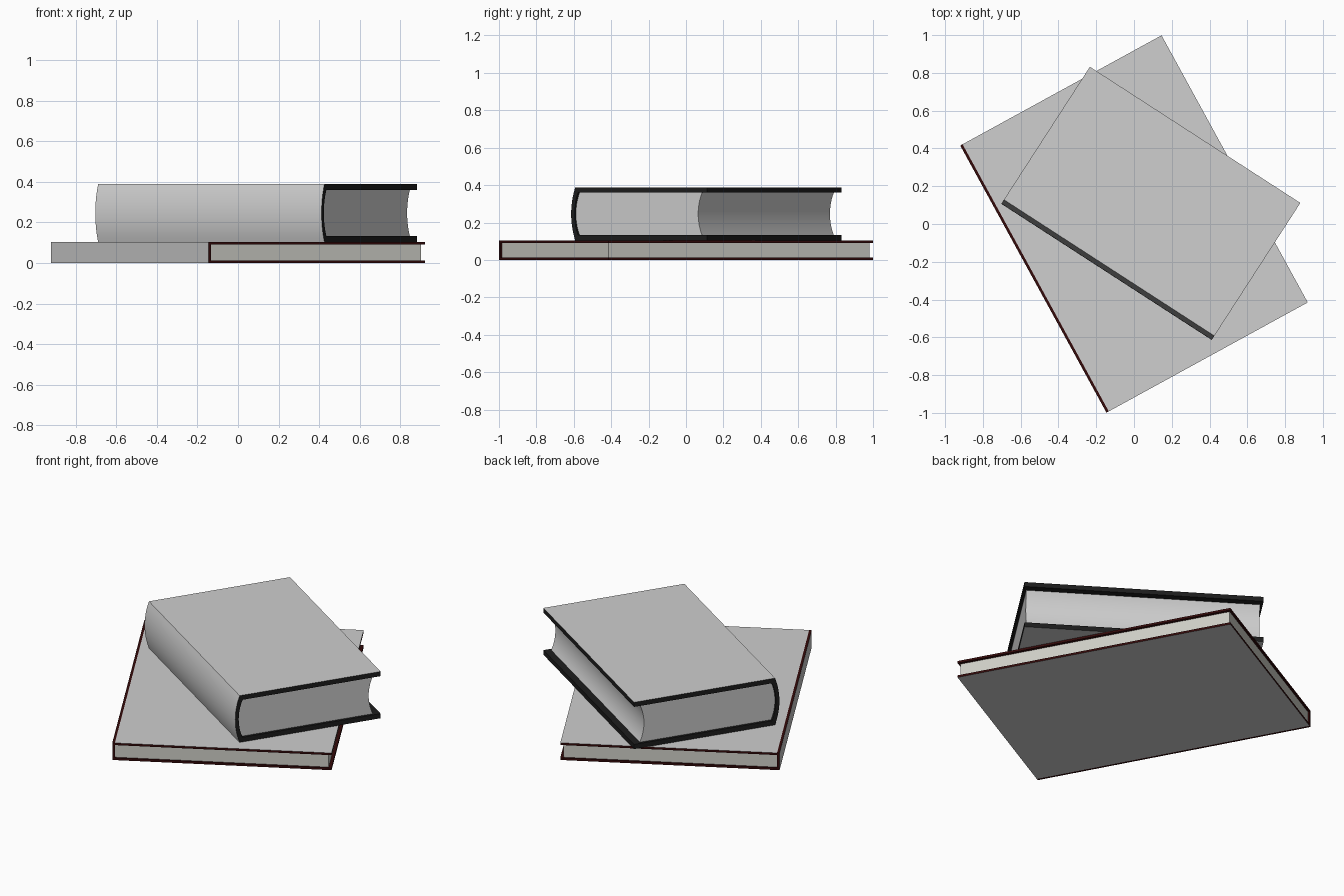
import bpy, bmesh, math

cube = bpy.data.objects.get("Cube")
if cube:
    bpy.data.objects.remove(cube, do_unlink=True)


def material(name, rgb):
    m = bpy.data.materials.new(name)
    m.use_nodes = True
    m.diffuse_color = (*rgb, 1)
    bsdf = next(n for n in m.node_tree.nodes if n.type == 'BSDF_PRINCIPLED')
    bsdf.inputs["Base Color"].default_value = (*rgb, 1)
    return m


GREY = material("cover grey", (0.62, 0.62, 0.62))
BLACK = material("black board", (0.012, 0.012, 0.012))
RED = material("dark red board", (0.035, 0.003, 0.003))
WHITE = material("grey paper", (0.62, 0.62, 0.62))
CREAM = material("cream paper", (0.62, 0.62, 0.57))


def arc(x, za, zb, bulge, n=12):
    """Shallow curve from za to zb, bowed towards -x by bulge."""
    if bulge == 0:
        return [(x, za), (x, zb)]
    half = abs(zb - za) / 2
    r = (half * half + bulge * bulge) / (2 * bulge)
    pts = []
    for i in range(n + 1):
        z = za + (zb - za) * i / n
        off = z - (za + zb) / 2
        pts.append((x - math.sqrt(r * r - off * off) + r - bulge, z))
    return pts


def prism(name, profile, length, mats, painted, place):
    """Extrude an x-z profile along y; sides listed in painted use slot 1."""
    bm = bmesh.new()
    ends = [[bm.verts.new((x, y, z)) for x, z in profile]
            for y in (-length / 2, length / 2)]
    count = len(profile)
    for i in range(count):
        j = (i + 1) % count
        f = bm.faces.new((ends[0][i], ends[0][j], ends[1][j], ends[1][i]))
        f.material_index = 1 if i in painted else 0
    for end in ends:
        bm.faces.new(end)
    bmesh.ops.recalc_face_normals(bm, faces=bm.faces)
    me = bpy.data.meshes.new(name)
    bm.to_mesh(me)
    bm.free()
    for m in mats:
        me.materials.append(m)
    ob = bpy.data.objects.new(name, me)
    bpy.context.collection.objects.link(ob)
    ob.location = (place[0], place[1], 0)
    ob.rotation_euler.z = math.radians(place[2])
    bpy.ops.object.select_all(action='DESELECT')
    ob.select_set(True)
    bpy.context.view_layer.objects.active = ob
    bpy.ops.object.shade_smooth_by_angle(angle=math.radians(30))


def book(name, width, length, z0, z1, board, spine, bulge, hollow,
         overhang, inset, rim, paper, place):
    h = width / 2
    low, high = z0 + board, z1 - board
    # Folded cover: outside from top fore-edge, round the spine, to the bottom
    outer = arc(-h, z1, z0, bulge)
    inner = arc(-h + spine, low, high, bulge * 0.9)
    if bulge:
        outside = [(h, z1)] + outer + [(h, z0)]
        painted = set(range(len(outside) - 1))
    else:
        # Square spine whose exposed board edges keep the rim colour
        outside = [(h, z1), (-h + spine, z1)] + outer + [(-h + spine, z0), (h, z0)]
        painted = {0, 2, 4}
    cover = outside + [(h, low)] + inner + [(h, high)]
    prism(name + "_cover", cover, length, [rim, GREY], painted, place)
    # Page block filling the cover, with a hollow fore-edge if rounded
    fore = arc(h - overhang, high, low, hollow)
    prism(name + "_pages", inner + fore, length - 2 * inset, [paper], (), place)


book("lower_book", 1.215, 1.612, 0, 0.104, 0.013, 0.014, 0, 0,
     0.017, 0.01, RED, CREAM, (0, 0, 28.7))
book("upper_book", 0.838, 1.327, 0.104, 0.388, 0.028, 0.018, 0.026, 0.025,
     0.04, 0.015, BLACK, WHITE, (0.096, 0.12, 57.1))
